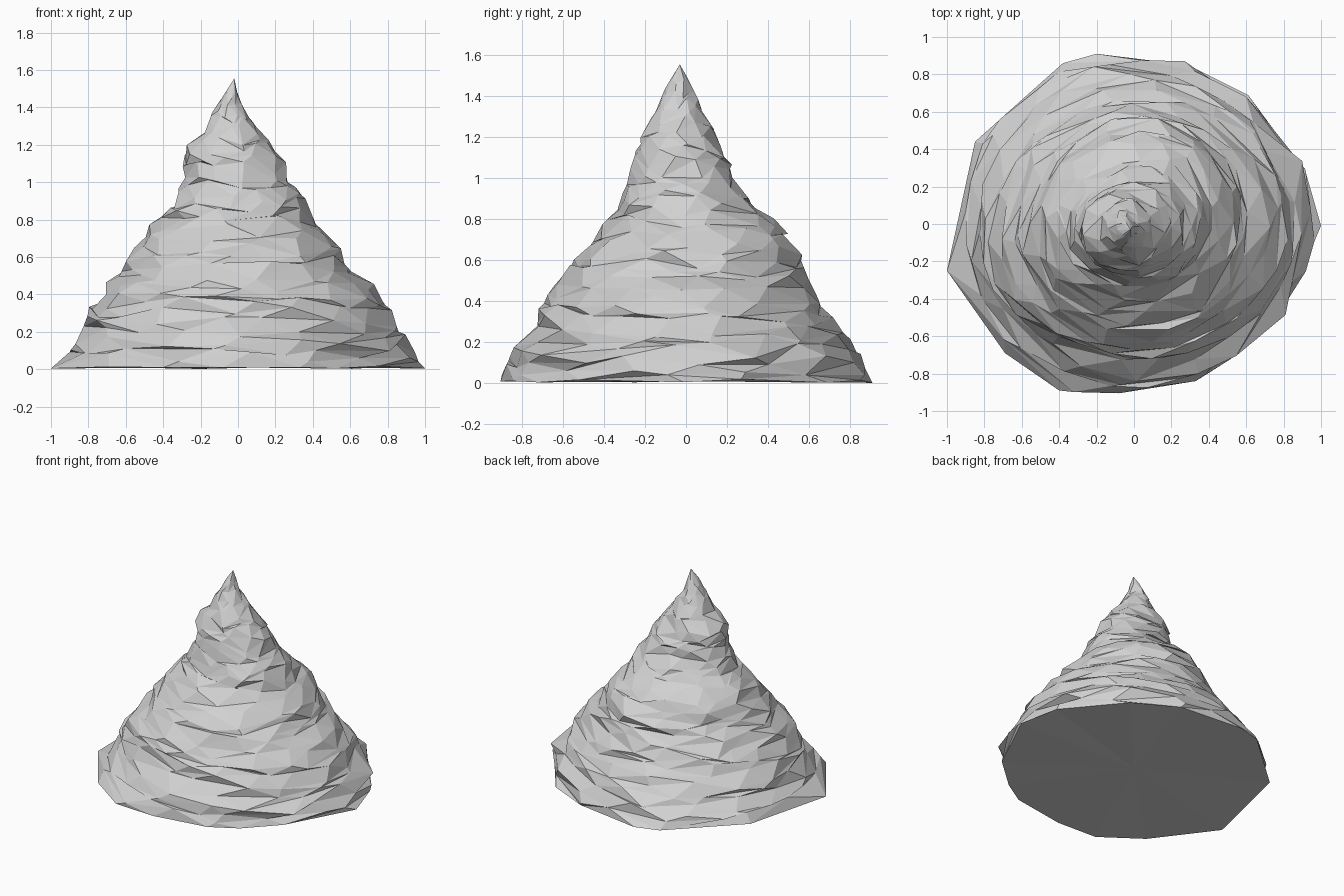
import bpy, bmesh, math, random
from mathutils import Vector

if "Cube" in bpy.data.objects:
    bpy.data.objects.remove(bpy.data.objects["Cube"])

random.seed(8)
TAU = 2 * math.pi
RINGS, TOP = 30, 1.555

# Slope profiles (height, distance from axis) toward +x, +y, -x and -y
EAST = [(0, 1), (.03, .985), (.2, .87), (.3, .82), (.45, .72), (.52, .61), (.7, .52), (.78, .41), (.88, .38),
        (1, .29), (1.1, .26), (1.2, .18), (1.3, .1), (1.4, .02), (1.5, -.003), (1.555, -.01)]
NORTH = [(0, .91), (.15, .84), (.28, .75), (.4, .67), (.5, .61), (.6, .57), (.7, .53), (.77, .48), (.85, .36),
         (1, .25), (1.1, .21), (1.2, .15), (1.3, .1), (1.4, .05), (1.5, 0), (1.555, -.015)]
WEST = [(0, 1), (.08, .92), (.13, .84), (.25, .83), (.43, .73), (.5, .65), (.6, .58), (.72, .52),
        (.85, .39), (1, .31), (1.19, .28), (1.25, .2), (1.4, .12), (1.5, .06), (1.555, .025)]
SOUTH = [(0, .91), (.15, .84), (.25, .75), (.43, .69), (.5, .61), (.6, .57), (.7, .45), (.85, .34),
         (1, .28), (1.1, .26), (1.2, .23), (1.3, .17), (1.4, .12), (1.5, .07), (1.555, .035)]
# Outline of the foot
FOOT = [(1, -.01), (.92, .27), (.61, .69), (.29, .85), (-.2, .91), (-.38, .86), (-.85, .44),
        (-1, -.25), (-.69, -.69), (-.4, -.89), (-.08, -.905), (.33, -.84), (.52, -.72), (.75, -.52)]


def sample(profile, z):
    for (z0, r0), (z1, r1) in zip(profile, profile[1:]):
        if z <= z1:
            return r0 + (r1 - r0) * max(0, z - z0) / (z1 - z0)
    return profile[-1][1]


def foot_radius(angle):
    """Distance from the axis to the foot outline along an angle."""
    d = Vector((math.cos(angle), math.sin(angle)))
    for i, p in enumerate(FOOT):
        a, b = Vector(p), Vector(FOOT[(i + 1) % len(FOOT)])
        e = b - a
        den = d.x * e.y - d.y * e.x
        t = (a.x * e.y - a.y * e.x) / den
        s = (a.x * d.y - a.y * d.x) / den
        if t > 0 and -1e-6 <= s <= 1 + 1e-6:
            return t
    return .92


def slope_point(angle, z, bump):
    """Point on the slope; a section blended from the four profiles."""
    c, s = math.cos(angle), math.sin(angle)
    e, n, w, so = (sample(p, z) for p in (EAST, NORTH, WEST, SOUTH))
    cx, cy = (e - w) / 2, (n - so) / 2
    rx, ry = (e + w) / 2, (n + so) / 2
    fade = max(0, 1 - z / .18)
    corner = 1 + fade * (foot_radius(angle) / math.hypot(rx * c, ry * s) - 1)
    # Hollow on the back left flank
    if z > .15:
        bump -= .045 * max(0, math.cos(angle - .75 * math.pi)) ** 4 * min(1, (z - .15) / .2, max(0, 1.15 - z) / .2)
    return Vector((cx + (rx * corner + bump) * c, cy + (ry * corner + bump) * s, z))


bm = bmesh.new()

# Foot ring, then strata whose ledges wind down around the mountain
foot = [bm.verts.new((x, y, random.uniform(0, .02))) for x, y in FOOT]
rings = []
step = (TOP - .1) / RINGS
for k in range(RINGS):
    z0 = .06 + step * k
    size = max(.3, min(1, 1.4 * (1 - z0 / TOP)))
    segs = round(8 + 8 * size)
    ring = []
    for j in range(segs):
        angle = TAU * (j + .37 * k + random.uniform(-.32, .32)) / segs % TAU
        z = max(.04, min(TOP - .04, z0 + random.uniform(-.75, .75) * step))
        phase = (z / .15 + 4 * angle / TAU) % 1
        bump = (.02 - .045 * phase + random.uniform(-.014, .014)) * size
        ring.append((angle, bm.verts.new(slope_point(angle, z, bump))))
    ring.sort(key=lambda p: p[0])
    rings.append(ring)


def stitch(lower, upper):
    """Join two rings with triangles, advancing by angle."""
    m, n = len(lower), len(upper)
    shift = min(range(n), key=lambda q: abs((upper[q][0] - lower[0][0] + math.pi) % TAU - math.pi))
    upper = upper[shift:] + upper[:shift]
    base = lower[0][0]
    la = [(a - base) % TAU for a, v in lower] + [TAU]
    ua = [(a - base) % TAU for a, v in upper] + [TAU]
    if ua[0] > math.pi:
        ua[0] -= TAU
    ua[-1] = ua[0] + TAU
    i = j = 0
    while i < m or j < n:
        a, b = lower[i % m][1], upper[j % n][1]
        if j >= n or (i < m and la[i + 1] <= ua[j + 1]):
            i += 1
            bm.faces.new((a, lower[i % m][1], b))
        else:
            j += 1
            bm.faces.new((a, upper[j % n][1], b))


foot_ring = sorted(((math.atan2(v.co.y, v.co.x) % TAU, v) for v in foot), key=lambda p: p[0])
for lower, upper in zip([foot_ring] + rings, rings):
    stitch(lower, upper)

# Peak and flat underside
peak = bm.verts.new((-.02, -.03, TOP))
last = [v for a, v in rings[-1]]
for i, v in enumerate(last):
    bm.faces.new((v, last[(i + 1) % len(last)], peak))
bottom = [v for a, v in foot_ring]
centre = bm.verts.new((0, 0, .01))
for i, v in enumerate(bottom):
    bm.faces.new((bottom[(i + 1) % len(bottom)], v, centre))

bmesh.ops.recalc_face_normals(bm, faces=bm.faces[:])
mesh = bpy.data.meshes.new("mountain")
bm.to_mesh(mesh)
bm.free()

stone = bpy.data.materials.new("grey stone")
stone.diffuse_color = (.64, .64, .64, 1)
stone.use_nodes = True
stone.node_tree.nodes["Principled BSDF"].inputs["Base Color"].default_value = stone.diffuse_color
mesh.materials.append(stone)
mountain = bpy.data.objects.new("mountain", mesh)
bpy.context.collection.objects.link(mountain)
